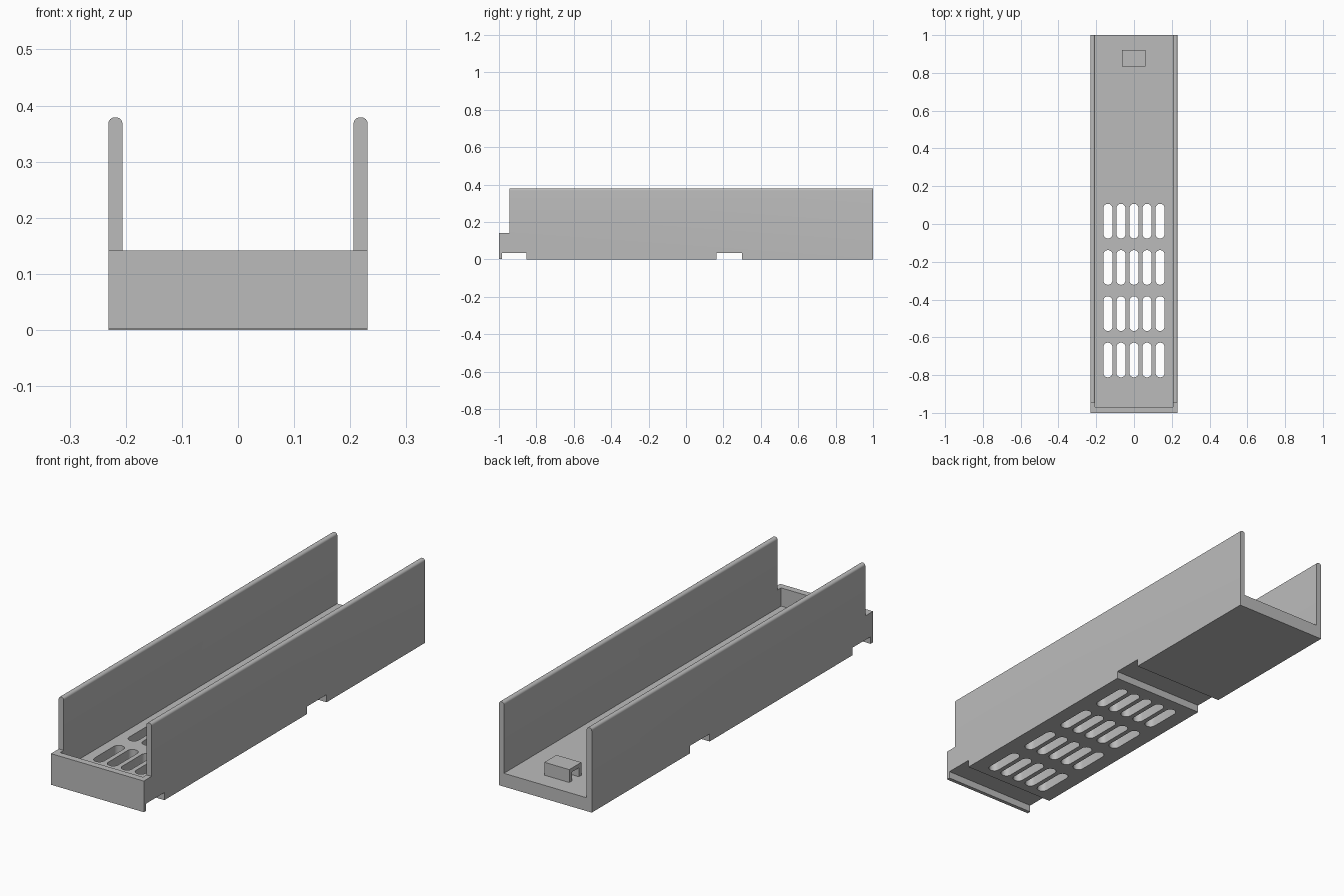
import bpy, bmesh, math
from mathutils import Vector

if "Cube" in bpy.data.objects:
    bpy.data.objects.remove(bpy.data.objects["Cube"])

grey = bpy.data.materials.new("plain grey")
grey.diffuse_color = (0.5, 0.5, 0.5, 1)
grey.use_nodes = True
grey.node_tree.nodes["Principled BSDF"].inputs["Base Color"].default_value = grey.diffuse_color


def prisms(name, outlines, depth):
    """One object from closed outlines (lists of 3D points), each extruded by depth."""
    bm = bmesh.new()
    for pts in outlines:
        face = bm.faces.new([bm.verts.new(p) for p in pts])
        out = bmesh.ops.extrude_face_region(bm, geom=[face])
        moved = [v for v in out["geom"] if isinstance(v, bmesh.types.BMVert)]
        bmesh.ops.translate(bm, verts=moved, vec=Vector(depth))
    bmesh.ops.recalc_face_normals(bm, faces=bm.faces)
    me = bpy.data.meshes.new(name)
    bm.to_mesh(me)
    bm.free()
    me.materials.append(grey)
    ob = bpy.data.objects.new(name, me)
    bpy.context.collection.objects.link(ob)
    return ob


def box(name, x0, x1, y0, y1, z0, z1):
    pts = [(x0, y0, z0), (x1, y0, z0), (x1, y1, z0), (x0, y1, z0)]
    return prisms(name, [pts], (0, 0, z1 - z0))


def combine(target, other, operation):
    mod = target.modifiers.new(operation, 'BOOLEAN')
    mod.operation, mod.object, mod.solver = operation, other, 'EXACT'
    bpy.context.view_layer.objects.active = target
    bpy.ops.object.modifier_apply(modifier=mod.name)
    bpy.data.objects.remove(other, do_unlink=True)


def arc(cx, cy, r, a0, a1, n):
    return [(cx + r * math.cos(math.radians(a0 + (a1 - a0) * i / n)),
             cy + r * math.sin(math.radians(a0 + (a1 - a0) * i / n))) for i in range(n + 1)]


W, T, H, FLOOR, R = 0.231, 0.025, 0.379, 0.06, 0.011

# U-shaped channel: floor and two side walls with rounded top edges
half = [(W, 0)] + arc(W - R, H - R, R, 0, 90, 6) + arc(W - T + R, H - R, R, 90, 180, 6) + [(W - T, FLOOR)]
section = half + [(-x, z) for x, z in reversed(half)]
body = prisms("tray_body", [[(x, -1, z) for x, z in section]], (0, 2, 0))

# low front: side walls stepped down, closed by a front wall
combine(body, box("step_cut", -1, 1, -1.1, -0.945, 0.142, 0.6), 'DIFFERENCE')
combine(body, box("front_wall", -0.22, 0.22, -1, -0.97, 0.03, 0.142), 'UNION')

# cross grooves under the floor, and the slightly raised front lip
for y0, y1, z in [(-0.983, -0.853, 0.034), (0.162, 0.30, 0.034), (-1.1, -0.98, 0.002)]:
    combine(body, box("groove_cut", -1, 1, y0, y1, -0.1, z), 'DIFFERENCE')

# ventilation slots, five across and four rows
SR, SL = 0.024, 0.068
slots = []
for row in range(4):
    for col in range(5):
        x, y = (col - 2) * 0.069, 0.015 - row * 0.245
        pts = arc(x, y + SL, SR, 0, 180, 10) + arc(x, y - SL, SR, 180, 360, 10)
        slots.append([(px, py, -0.1) for px, py in pts])
combine(body, prisms("slot_cut", slots, (0, 0, 0.25)), 'DIFFERENCE')

# small strap loop near the back, open at both sides
loop = [(0.834, 0.06), (0.834, 0.118), (0.92, 0.118), (0.92, 0.06),
        (0.902, 0.06), (0.902, 0.1), (0.852, 0.1), (0.852, 0.06)]
strap = prisms("strap_loop", [[(-0.063, y, z) for y, z in loop]], (0.124, 0, 0))

# smooth rounded edges, keep corners sharp
for ob in (body, strap):
    bpy.ops.object.select_all(action='DESELECT')
    ob.select_set(True)
    bpy.context.view_layer.objects.active = ob
    bpy.ops.object.shade_smooth_by_angle(angle=math.radians(30))
